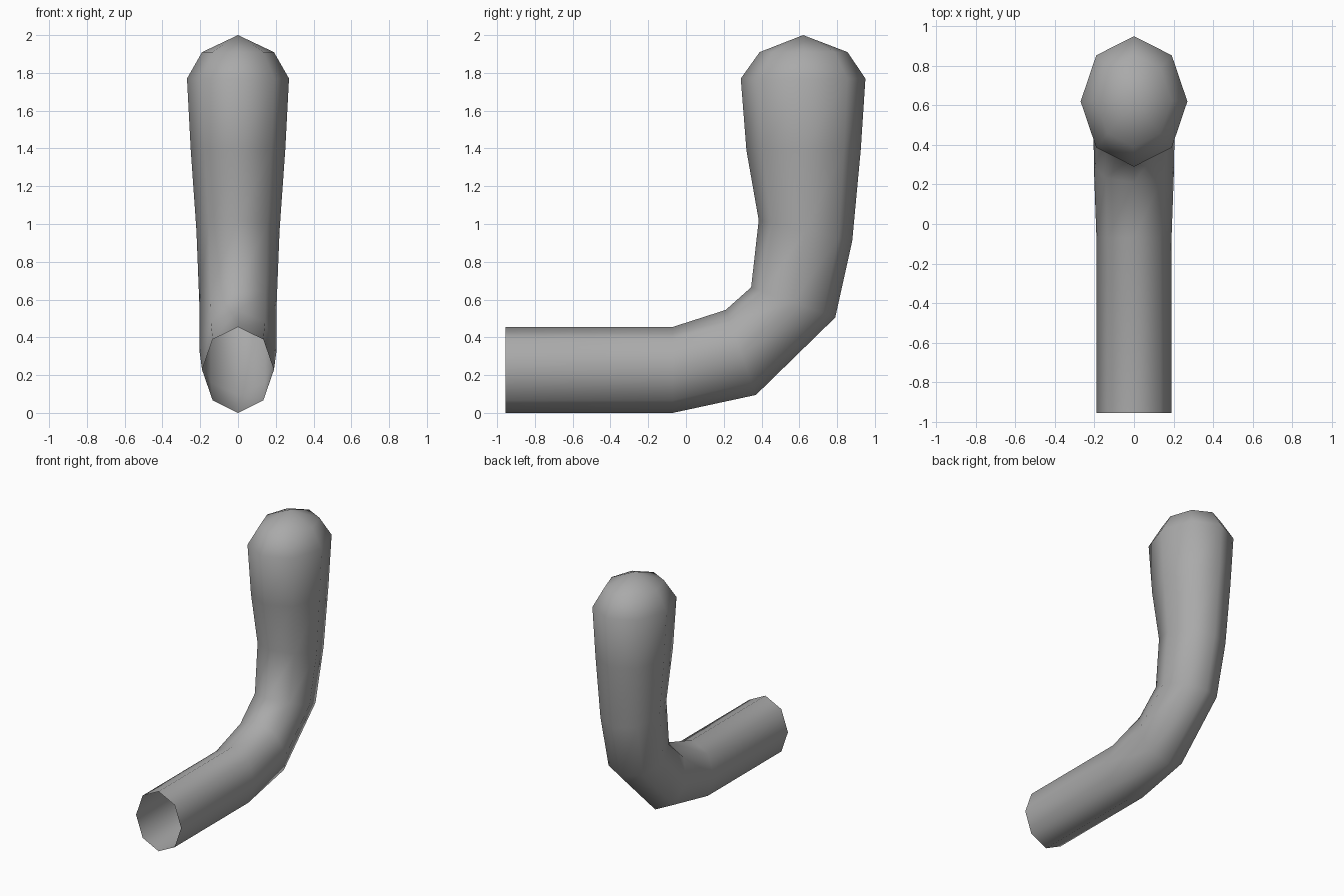
import bpy
import bmesh
import math
from mathutils import Vector

cube = bpy.data.objects.get("Cube")
if cube:
    bpy.data.objects.remove(cube, do_unlink=True)

SIDES = 8

# Plain grey
grey = bpy.data.materials.new("plain grey")
grey.use_nodes = True
colour = (0.4, 0.4, 0.4, 1)
grey.diffuse_color = colour
grey.node_tree.nodes["Principled BSDF"].inputs["Base Color"].default_value = colour

# Sections along the bend: outer (y, z), inner (y, z), half width in x
sections = [
    ((-0.955, 0.0), (-0.955, 0.455), 0.19),
    ((-0.07, 0.0), (-0.07, 0.455), 0.19),
    ((0.37, 0.095), (0.21, 0.545), 0.203),
    ((0.79, 0.505), (0.345, 0.665), 0.205),
    ((0.88, 0.91), (0.385, 1.02), 0.22),
    ((0.925, 1.39), (0.32, 1.39), 0.25),
    ((0.95, 1.77), (0.29, 1.77), 0.27),
    ((0.855, 1.91), (0.39, 1.91), 0.19),
]
tip = (0, 0.62, 2.0)


def add_ring(bm, outer, inner, half_width):
    a, b = Vector((0, *outer)), Vector((0, *inner))
    centre, up, side = (a + b) / 2, (b - a) / 2, Vector((half_width, 0, 0))
    angles = [math.tau * i / SIDES for i in range(SIDES)]
    return [bm.verts.new(centre + up * math.cos(t) + side * math.sin(t)) for t in angles]


# Bent tube, open at the front and closed by a rounded tip
bm = bmesh.new()
rings = [add_ring(bm, *s) for s in sections]
for low, high in zip(rings, rings[1:]):
    for i in range(SIDES):
        j = (i + 1) % SIDES
        bm.faces.new((low[i], low[j], high[j], high[i]))
top = bm.verts.new(tip)
for i in range(SIDES):
    bm.faces.new((rings[-1][i], rings[-1][(i + 1) % SIDES], top))
bmesh.ops.recalc_face_normals(bm, faces=bm.faces)

# The tip faces must point up
bm.normal_update()
if top.link_faces[0].normal.z < 0:
    bmesh.ops.reverse_faces(bm, faces=bm.faces)
for face in bm.faces:
    face.smooth = True

mesh = bpy.data.meshes.new("bent_tube")
bm.to_mesh(mesh)
bm.free()
mesh.materials.append(grey)
tube = bpy.data.objects.new("bent_tube", mesh)
bpy.context.collection.objects.link(tube)
